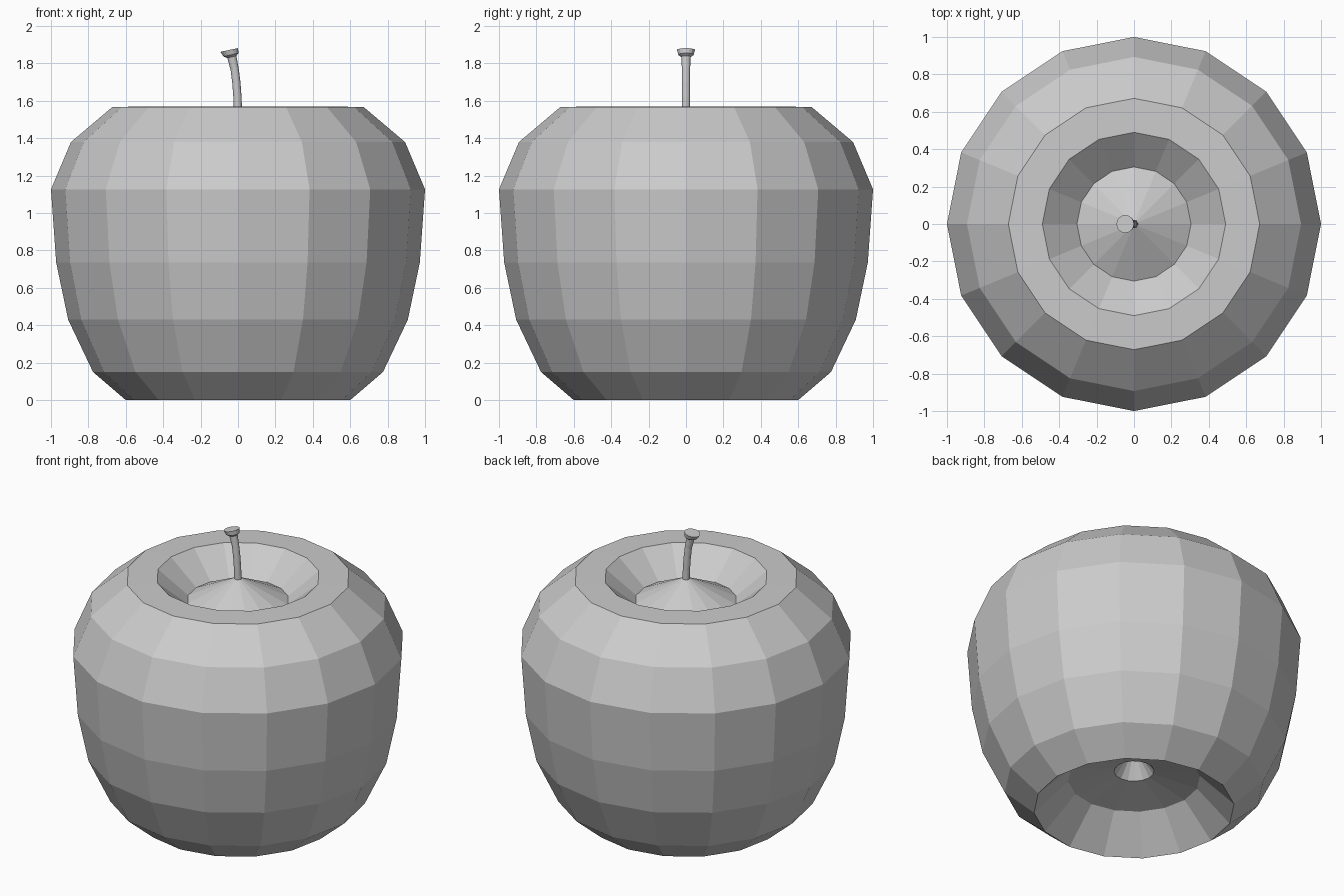
import bpy, bmesh
from math import cos, sin, pi, radians

if "Cube" in bpy.data.objects:
    bpy.data.objects.remove(bpy.data.objects["Cube"])

SIDES = 16


def loft(name, rings, cap_start=False, cap_end=False):
    """Skin rings given as (centre x, z, radius, tilt in degrees); radius 0 is a point."""
    bm = bmesh.new()
    loops = []
    for cx, z, r, tilt in rings:
        t = radians(tilt)
        if r == 0:
            loops.append([bm.verts.new((cx, 0, z))])
            continue
        loop = []
        for i in range(SIDES):
            a = 2 * pi * i / SIDES
            u, v = r * cos(a), r * sin(a)
            loop.append(bm.verts.new((cx + u * cos(t), v, z + u * sin(t))))
        loops.append(loop)
    for a, b in zip(loops, loops[1:]):
        for i in range(SIDES):
            j = (i + 1) % SIDES
            if len(a) == 1:
                bm.faces.new((a[0], b[j], b[i]))
            elif len(b) == 1:
                bm.faces.new((a[i], a[j], b[0]))
            else:
                bm.faces.new((a[i], a[j], b[j], b[i]))
    if cap_start:
        bm.faces.new(loops[0][::-1])
    if cap_end:
        bm.faces.new(loops[-1])
    bmesh.ops.recalc_face_normals(bm, faces=bm.faces)
    mesh = bpy.data.meshes.new(name)
    bm.to_mesh(mesh)
    bm.free()
    obj = bpy.data.objects.new(name, mesh)
    bpy.context.collection.objects.link(obj)
    return obj


# Apple body: underside hollow, outer wall, flat shoulder, top hollow with raised cone
profile = [
    (0, 0.43), (0.12, 0.257), (0.395, 0.205), (0.60, 0.0),
    (0.775, 0.15), (0.908, 0.43), (0.972, 0.735), (1.0, 1.127),
    (0.893, 1.38), (0.672, 1.567), (0.49, 1.57), (0.305, 1.417), (0, 1.57),
]
loft("apple_body", [(0, z, r, 0) for r, z in profile])

# Stem: bent tube flaring into a tilted cap
loft("stem", [
    (0.0, 1.54, 0.022, 0),
    (-0.003, 1.62, 0.022, 2),
    (-0.009, 1.70, 0.022, 5),
    (-0.018, 1.77, 0.022, 9),
    (-0.033, 1.835, 0.025, 14),
    (-0.037, 1.846, 0.041, 13),
    (-0.047, 1.872, 0.048, 12),
], cap_start=True, cap_end=True)
